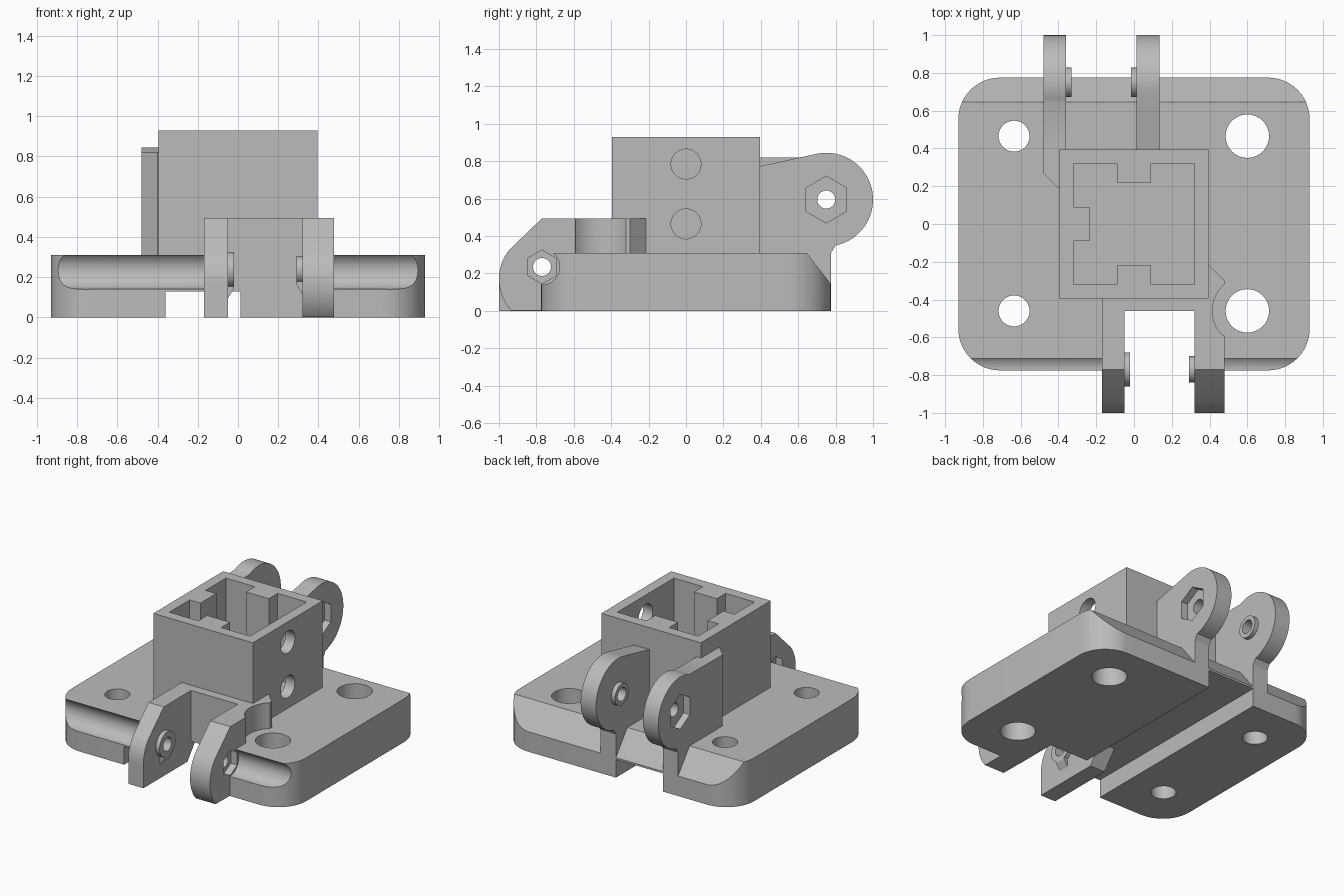
import bpy
from math import cos, sin, radians

if "Cube" in bpy.data.objects:
    bpy.data.objects.remove(bpy.data.objects["Cube"])

grey = bpy.data.materials.new("plain grey")
grey.use_nodes = True
grey.diffuse_color = (0.5, 0.5, 0.5, 1)
grey.node_tree.nodes["Principled BSDF"].inputs["Base Color"].default_value = grey.diffuse_color


def prism(name, pts, axis, lo, hi):
    """Extrude a 2D outline along an axis; outline is (y,z), (x,z) or (x,y)."""
    def place(p, t):
        return {"x": (t, p[0], p[1]), "y": (p[0], t, p[1]), "z": (p[0], p[1], t)}[axis]
    n = len(pts)
    verts = [place(p, t) for t in (lo, hi) for p in pts]
    faces = [list(range(n))[::-1], list(range(n, 2 * n))]
    faces += [[i, (i + 1) % n, n + (i + 1) % n, n + i] for i in range(n)]
    area = sum(a[0] * b[1] - b[0] * a[1] for a, b in zip(pts, pts[1:] + pts[:1]))
    if (area < 0) != (axis == "y"):
        faces = [f[::-1] for f in faces]
    mesh = bpy.data.meshes.new(name)
    mesh.from_pydata(verts, [], faces)
    mesh.materials.append(grey)
    ob = bpy.data.objects.new(name, mesh)
    bpy.context.collection.objects.link(ob)
    return ob


def arc(cx, cy, r, a0, a1, n=24):
    angles = [radians(a0 + (a1 - a0) * i / n) for i in range(n + 1)]
    return [(cx + r * cos(a), cy + r * sin(a)) for a in angles]


def disc(c, r, n=40):
    return arc(c[0], c[1], r, 90, 450, n)[:-1]


def rect(x0, x1, y0, y1):
    return [(x0, y0), (x1, y0), (x1, y1), (x0, y1)]


def combine(ob, operation, *tools):
    """Apply booleans with the tools, then discard the tools."""
    for tool in tools:
        mod = ob.modifiers.new("cut", "BOOLEAN")
        mod.operation, mod.solver, mod.object = operation, "EXACT", tool
    dg = bpy.context.evaluated_depsgraph_get()
    mesh = bpy.data.meshes.new_from_object(ob.evaluated_get(dg))
    ob.modifiers.clear()
    ob.data = mesh
    for tool in tools:
        bpy.data.objects.remove(tool)


def pivot(lug, c, inner, outer, boss_r, hex_r, gusset=False):
    """Add an inner spacer boss, an outer nut pocket and a pin hole to a lug."""
    s = 1 if inner > outer else -1
    tip = inner + s * 0.03
    boss = prism("boss", disc(c, boss_r), "x", min(inner - s * 0.02, tip), max(inner - s * 0.02, tip))
    combine(lug, "UNION", boss)
    if gusset:
        z = c[1] - boss_r
        wedge = [(inner - s * 0.01, z + 0.02), (tip, z + 0.02), (tip, z), (inner, z - 0.05), (inner - s * 0.01, z - 0.05)]
        combine(lug, "UNION", prism("gusset", wedge, "y", c[0] - 0.04, c[0] + 0.04))
    deep = outer + s * 0.05
    out = outer - s * 0.05
    combine(lug, "DIFFERENCE",
            prism("nut_pocket", disc(c, hex_r, 6), "x", min(deep, out), max(deep, out)),
            prism("pin_hole", disc(c, 0.048), "x", min(tip, out) - 0.1, max(tip, out) + 0.1))


FRONT, REAR = (-0.77, 0.235), (0.75, 0.595)
TOP = 0.31

# Base plate with rounded corners
W, D, R = 0.93, 0.775, 0.22
outline = []
for sx, sy, a in ((1, 1, 0), (-1, 1, 90), (-1, -1, 180), (1, -1, 270)):
    outline += arc(sx * (W - R), sy * (D - R), R, a, a + 90, 12)
plate = prism("base_plate", outline, "z", 0, TOP)
cutters = [
    prism("rear_chamfer", [(0.606, 0.36), (0.809, 0.1), (0.85, 0.36)], "x", -1, 1),
    prism("front_scoop", disc(FRONT, 0.095), "x", -1.1, 1.1),
    prism("channel", rect(-0.36, 0.013, -0.1, 0.13), "y", -1.2, 1.2),
    prism("notch", rect(-0.05, 0.32, -1.1, -0.46), "z", -0.1, 0.6),
]
for y in (-0.46, 0.465):
    cutters.append(prism("small_hole", disc((-0.635, y), 0.082), "z", -0.1, 0.5))
    cutters.append(prism("large_hole", disc((0.6, y), 0.115), "z", -0.1, 0.5))
combine(plate, "DIFFERENCE", *cutters)

# Socket tower: keyed cavity and two side holes
tower = prism("socket_tower", rect(-0.395, 0.395, -0.395, 0.395), "z", 0.2, 0.93)
half = [(-0.32, -0.32), (-0.09, -0.32), (-0.09, -0.22), (0.09, -0.22), (0.09, -0.32), (0.32, -0.32)]
cavity = half + [(x, -y) for x, y in half[::-1]]
cavity += [(-0.32, 0.09), (-0.235, 0.09), (-0.235, -0.09), (-0.32, -0.09)]
combine(tower, "DIFFERENCE", prism("cavity", cavity, "z", TOP, 1.1),
        *[prism("side_hole", disc((0, z), 0.08), "x", 0.25, 0.5) for z in (0.465, 0.785)])

# Front lugs: square foot on one, rounded on the other
nose = [(-0.77, 0.495)] + arc(-0.75, 0.17, 0.25, 141, 180, 12)
right_lug = prism("front_lug_left", [(-0.59, 0), (-0.59, 0.495)] + nose[:-1]
                  + arc(-0.75, 0.17, 0.25, 180, 222, 12), "x", 0.32, 0.478)
pivot(right_lug, FRONT, 0.32, 0.478, 0.07, 0.09, True)
left_lug = prism("front_lug_right", [(-0.5, 0), (-0.4, 0.13), (-0.38, 0.13), (-0.38, 0.495)]
                 + nose + [(-1, 0)], "x", -0.17, -0.05)
pivot(left_lug, FRONT, -0.05, -0.17, 0.09, 0.09, True)

# Arm tying the front lug to the tower, relieved around the screw head
arm = prism("front_arm", [(0.32, -0.6), (0.478, -0.6), (0.478, -0.3), (0.39, -0.21),
                          (0.32, -0.21)], "z", 0.25, 0.495)
combine(arm, "DIFFERENCE", prism("screw_relief", disc((0.6, -0.46), 0.185, 64), "z", TOP, 0.6))
prism("front_crossbar", rect(-0.06, 0.33, -0.46, -0.38), "z", 0.13, 0.495)

# Rear lugs: one flat-topped against the tower side, one tangent
foot = [(0.38, 0), (0.775, 0), (0.775, 0.31), (0.8, 0.35)]
flat = prism("rear_lug_right", foot + arc(*REAR, 0.25, -78, 115, 40) + [(0.38, 0.82)], "x", -0.48, -0.36)
pivot(flat, REAR, -0.36, -0.48, 0.078, 0.125)
slope = prism("rear_lug_left", foot + arc(*REAR, 0.25, -78, 104, 40) + [(0.38, 0.77)], "x", 0.013, 0.135)
pivot(slope, REAR, 0.013, 0.135, 0.078, 0.125)
prism("rear_gusset", [(-0.48, 0.4), (-0.48, 0.27), (-0.4, 0.19), (-0.37, 0.19), (-0.37, 0.4)],
      "z", 0.25, 0.82)

# Smooth curved walls, keep hard edges
bpy.ops.object.select_all(action="DESELECT")
for ob in bpy.context.collection.objects:
    if ob.type == "MESH":
        ob.select_set(True)
        bpy.context.view_layer.objects.active = ob
bpy.ops.object.shade_smooth_by_angle(angle=radians(25))
